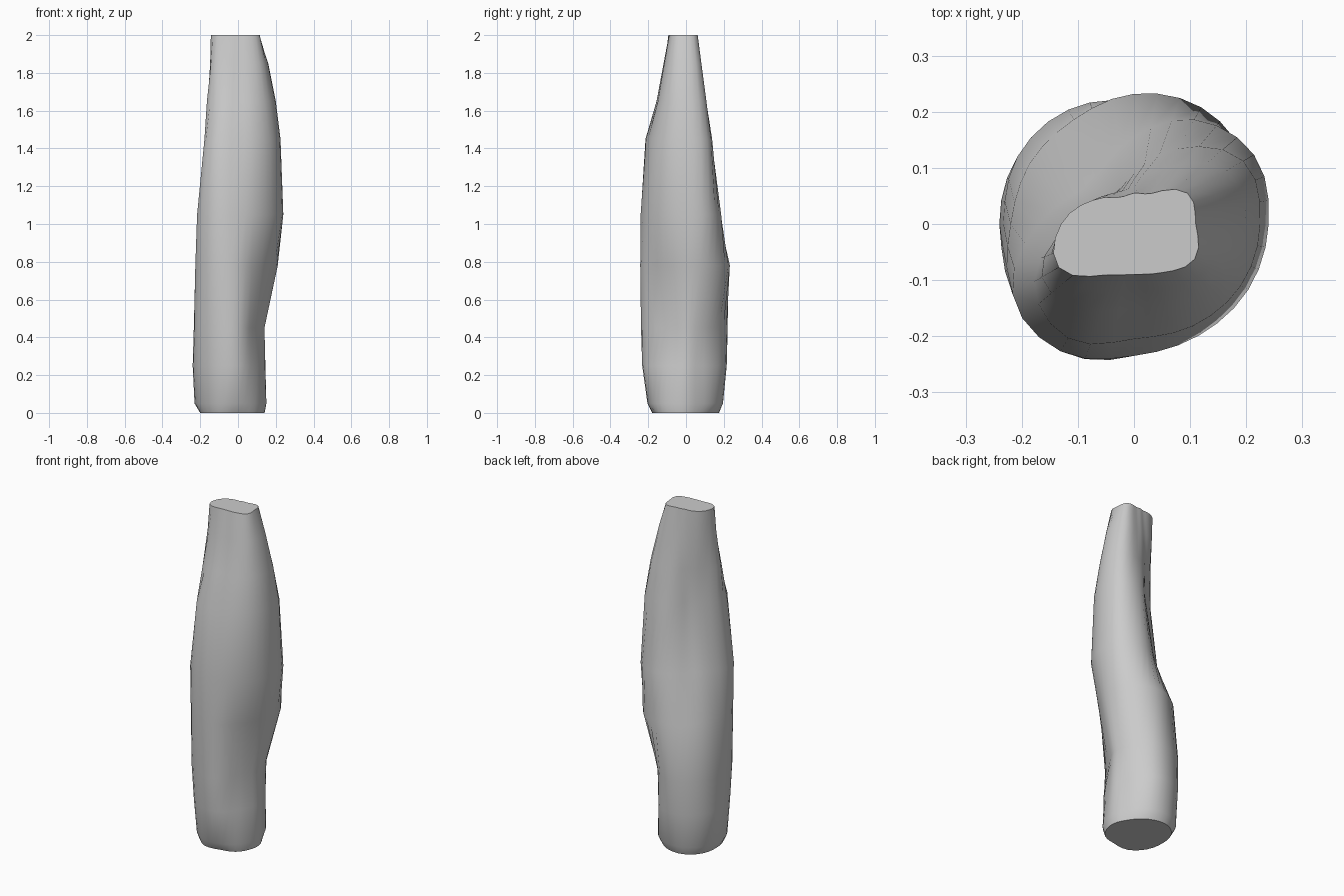
import bpy, bmesh, math

# Each section: height, then radii every 30 degrees, anticlockwise from +x
SECTIONS = [
    (0.00, .14, .13, .14, .165, .195, .205, .20, .205, .20, .168, .165, .15),
    (0.05, .15, .145, .165, .19, .215, .23, .23, .225, .22, .20, .18, .16),
    (0.25, .145, .14, .165, .21, .23, .24, .24, .24, .24, .228, .175, .145),
    (0.45, .14, .145, .17, .215, .235, .24, .233, .25, .25, .23, .15, .13),
    (0.78, .205, .23, .24, .232, .215, .215, .22, .25, .262, .235, .20, .185),
    (1.05, .24, .247, .215, .155, .115, .115, .17, .25, .262, .235, .23, .235),
    (1.45, .225, .225, .155, .09, .065, .07, .11, .205, .235, .205, .21, .22),
    (1.65, .20, .19, .115, .08, .065, .075, .115, .19, .175, .15, .165, .19),
    (1.85, .16, .145, .085, .065, .065, .085, .125, .165, .135, .115, .13, .155),
    (2.00, .11, .11, .063, .055, .055, .085, .13, .155, .105, .09, .10, .125),
]
STEPS = 3  # points added around each 30 degree span


def smooth_value(p0, p1, p2, p3, t):
    return 0.5 * (2 * p1 + (p2 - p0) * t + (2 * p0 - 5 * p1 + 4 * p2 - p3) * t * t
                  + (3 * p1 - p0 - 3 * p2 + p3) * t ** 3)


def ring(bm, section):
    z, radii = section[0], section[1:]
    n = len(radii)
    verts = []
    for i in range(n):
        for s in range(STEPS):
            r = smooth_value(*(radii[(i + k) % n] for k in (-1, 0, 1, 2)), s / STEPS)
            a = 2 * math.pi * (i + s / STEPS) / n
            verts.append(bm.verts.new((r * math.cos(a), r * math.sin(a), z)))
    return verts


# Lofted twisting body with flat ends
bm = bmesh.new()
rings = [ring(bm, s) for s in SECTIONS]
for low, high in zip(rings, rings[1:]):
    for i in range(len(low)):
        j = (i + 1) % len(low)
        bm.faces.new((low[i], low[j], high[j], high[i]))
bm.faces.new(rings[0][::-1])
bm.faces.new(rings[-1])
mesh = bpy.data.meshes.new("twisted_body")
bm.to_mesh(mesh)
bm.free()
body = bpy.data.objects.new("twisted_body", mesh)
bpy.context.collection.objects.link(body)
bpy.context.view_layer.objects.active = body
body.select_set(True)
bpy.ops.object.shade_smooth_by_angle(angle=math.radians(50))
